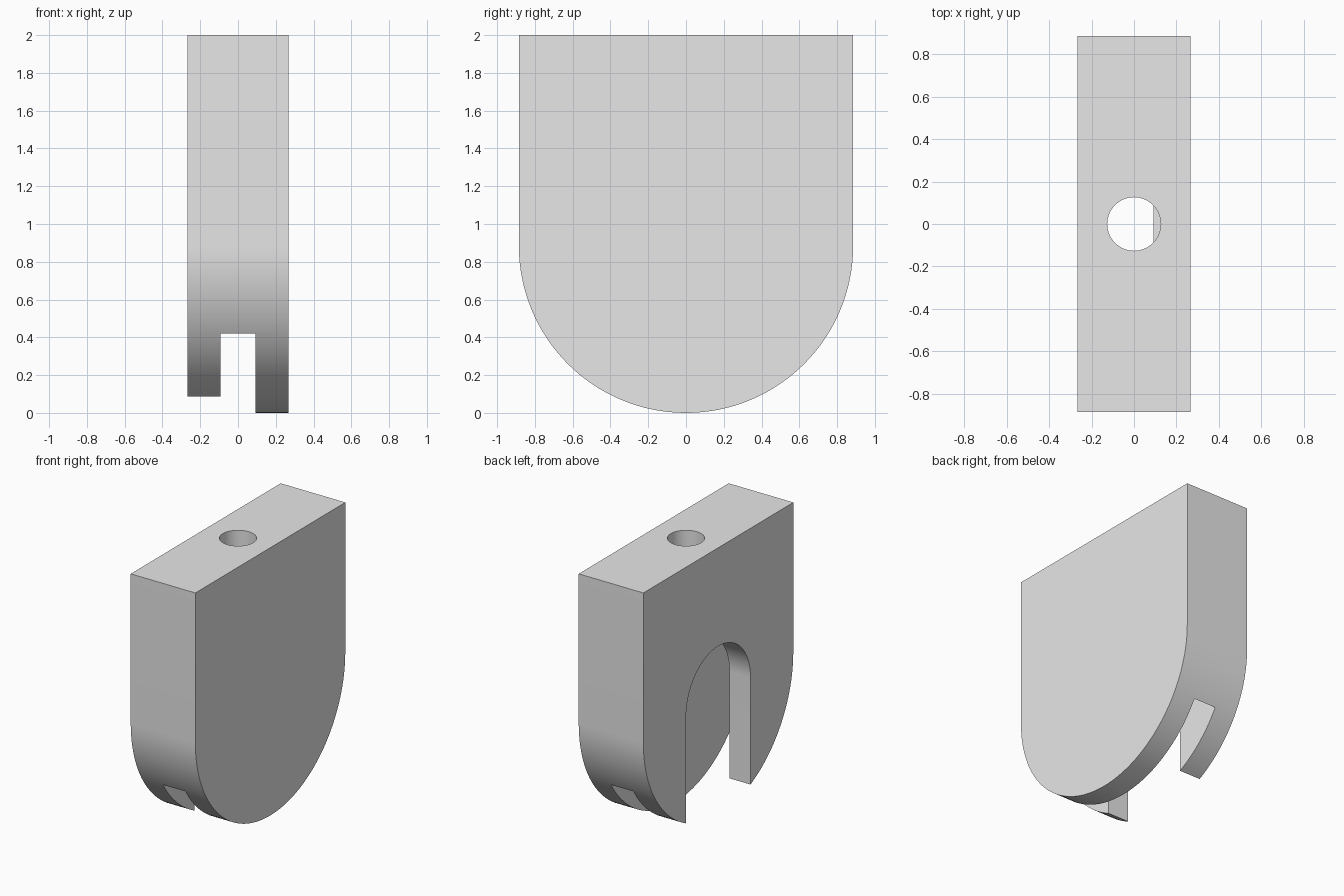
import bpy
import bmesh
from math import cos, sin, pi, radians

HALF_X = 0.267      # half thickness of the block
RADIUS = 0.885      # rounded bottom radius and height of its centre
SLOT_X = 0.0925     # half thickness of the inner slot

cube = bpy.data.objects.get("Cube")
if cube:
    bpy.data.objects.remove(cube, do_unlink=True)

grey = bpy.data.materials.new("light_grey")
grey.use_nodes = True
grey.diffuse_color = (0.8, 0.8, 0.8, 1)
grey.node_tree.nodes["Principled BSDF"].inputs["Base Color"].default_value = (0.8, 0.8, 0.8, 1)


def u_profile(radius, end_z, direction, steps=64):
    """Half round about the common centre, closed by a straight end at end_z."""
    arc = [(radius * cos(pi * i / steps), RADIUS + direction * radius * sin(pi * i / steps))
           for i in range(steps + 1)]
    return arc + [(-radius, end_z), (radius, end_z)]


def prism(name, profile, x0, x1):
    """Extrude a (y, z) profile along x."""
    bm = bmesh.new()
    face = bm.faces.new([bm.verts.new((x0, y, z)) for y, z in profile])
    moved = bmesh.ops.extrude_face_region(bm, geom=[face])["geom"]
    verts = [v for v in moved if isinstance(v, bmesh.types.BMVert)]
    bmesh.ops.translate(bm, verts=verts, vec=(x1 - x0, 0, 0))
    bmesh.ops.recalc_face_normals(bm, faces=bm.faces)
    mesh = bpy.data.meshes.new(name)
    bm.to_mesh(mesh)
    bm.free()
    obj = bpy.data.objects.new(name, mesh)
    obj.data.materials.append(grey)
    bpy.context.collection.objects.link(obj)
    return obj


# Main block with a round bottom
block = prism("block", u_profile(RADIUS, 2, -1), -HALF_X, HALF_X)

# Wide inner slot, and the narrower arch open through the -x plate
slot = prism("slot_cutter", u_profile(0.7535, -0.2, 1), -SLOT_X, SLOT_X)
arch = prism("arch_cutter", u_profile(0.38, -0.3, 1), -0.4, 0)

# Vertical hole from the top down into the slot
bpy.ops.mesh.primitive_cylinder_add(vertices=64, radius=0.126, depth=1, location=(0, 0, 1.7))
hole = bpy.context.object
hole.name = "hole_cutter"

for cutter in (slot, arch, hole):
    cutter.hide_render = True
    mod = block.modifiers.new(cutter.name, 'BOOLEAN')
    mod.operation = 'DIFFERENCE'
    mod.solver = 'EXACT'
    mod.object = cutter

# Apply the cuts and drop the cutters
bpy.ops.object.select_all(action='DESELECT')
block.select_set(True)
bpy.context.view_layer.objects.active = block
for mod in list(block.modifiers):
    bpy.ops.object.modifier_apply(modifier=mod.name)
for cutter in (slot, arch, hole):
    bpy.data.objects.remove(cutter, do_unlink=True)

block.data.materials.clear()
block.data.materials.append(grey)
for poly in block.data.polygons:
    poly.material_index = 0
bpy.ops.object.shade_smooth_by_angle(angle=radians(30))
